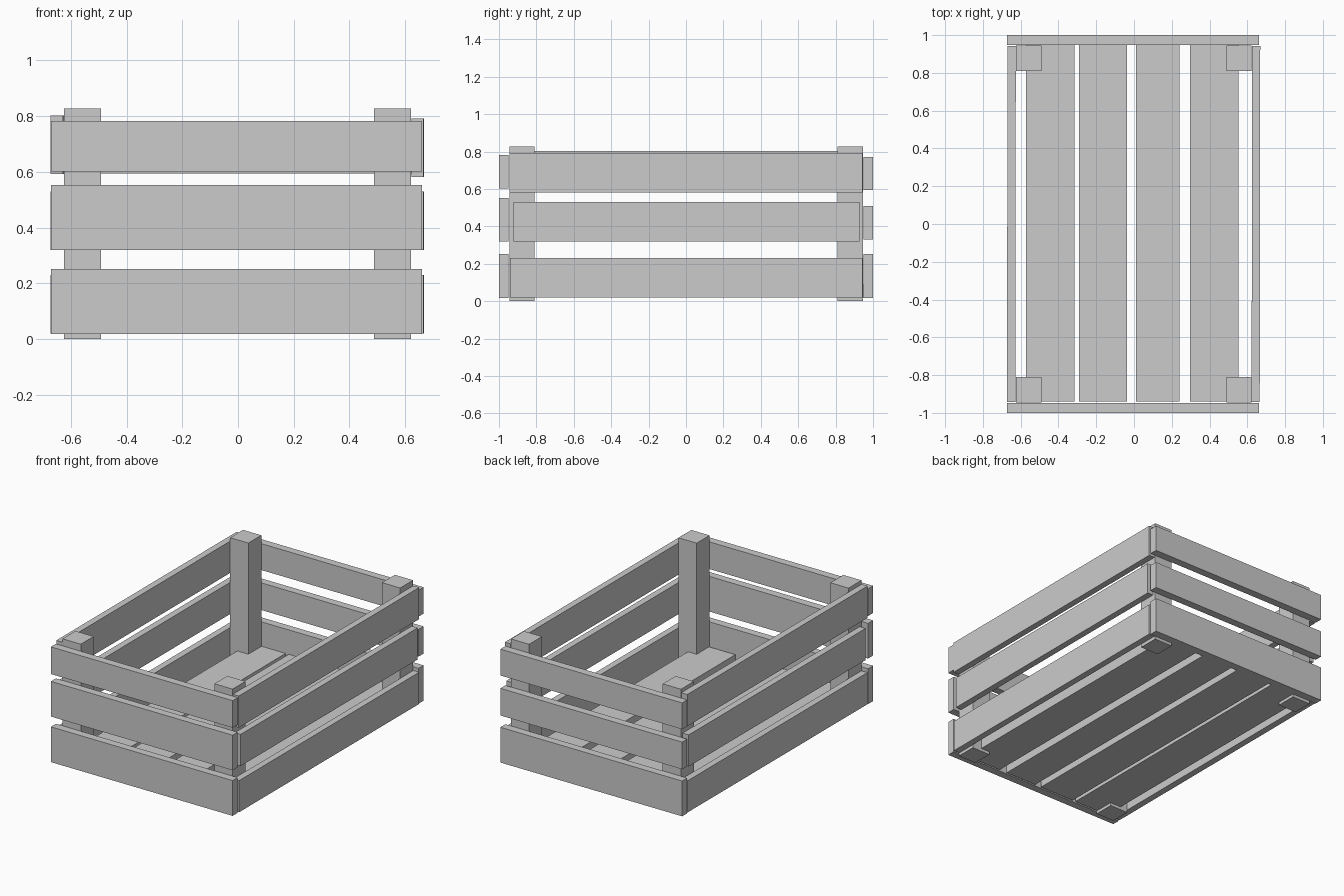
import bpy
import bmesh
from mathutils import Matrix, Vector

cube = bpy.data.objects.get("Cube")
if cube:
    bpy.data.objects.remove(cube, do_unlink=True)

wood = bpy.data.materials.new("plain grey")
wood.use_nodes = True
grey = (0.6, 0.6, 0.6, 1)
wood.diffuse_color = grey
wood.node_tree.nodes["Principled BSDF"].inputs["Base Color"].default_value = grey


def board(name, xs, ys, zs, yaw=0.0):
    """Rectangular board spanning three ranges, turned slightly about z."""
    size = Vector((xs[1] - xs[0], ys[1] - ys[0], zs[1] - zs[0]))
    mesh = bpy.data.meshes.new(name)
    bm = bmesh.new()
    bmesh.ops.create_cube(bm, size=1, matrix=Matrix.Diagonal(size).to_4x4())
    bm.to_mesh(mesh)
    bm.free()
    mesh.materials.append(wood)
    obj = bpy.data.objects.new(name, mesh)
    obj.location = (sum(xs) / 2, sum(ys) / 2, sum(zs) / 2)
    obj.rotation_euler.z = yaw
    bpy.context.collection.objects.link(obj)


# Corner posts
for side, xs in (("right", (-0.625, -0.491)), ("left", (0.489, 0.622))):
    for end, ys in (("front", (-0.945, -0.81)), ("back", (0.81, 0.945))):
        board(f"{end}_{side}_post", xs, ys, (0, 0.827))

# End slats, front and back
levels = ("bottom", "middle", "top")
front_z = ((0.018, 0.252), (0.32, 0.553), (0.602, 0.782))
back_z = ((0.018, 0.252), (0.33, 0.51), (0.595, 0.77))
for level, fz, bz in zip(levels, front_z, back_z):
    board(f"front_{level}_slat", (-0.672, 0.661), (-1, -0.948), fz)
    board(f"back_{level}_slat", (-0.672, 0.661), (0.948, 1), bz)

# Long side slats, slightly uneven
left_z = ((0.02, 0.23), (0.32, 0.53), (0.582, 0.792))
right_z = ((0.02, 0.23), (0.32, 0.53), (0.592, 0.803))
ends = ((-0.94, 0.943), (-0.922, 0.928), (-0.943, 0.943))
for level, lz, rz, ys in zip(levels, left_z, right_z, ends):
    board(f"left_{level}_slat", (0.624, 0.667), ys, lz, -0.0015)
    board(f"right_{level}_slat", (-0.671, -0.627), ys, rz, -0.0015)

# Floor planks
planks = ((-0.572, -0.315), (-0.292, -0.037), (0.01, 0.24), (0.296, 0.553))
for i, xs in enumerate(planks, 1):
    board(f"floor_plank_{i}", xs, (-0.94, 0.948), (0.02, 0.09))
